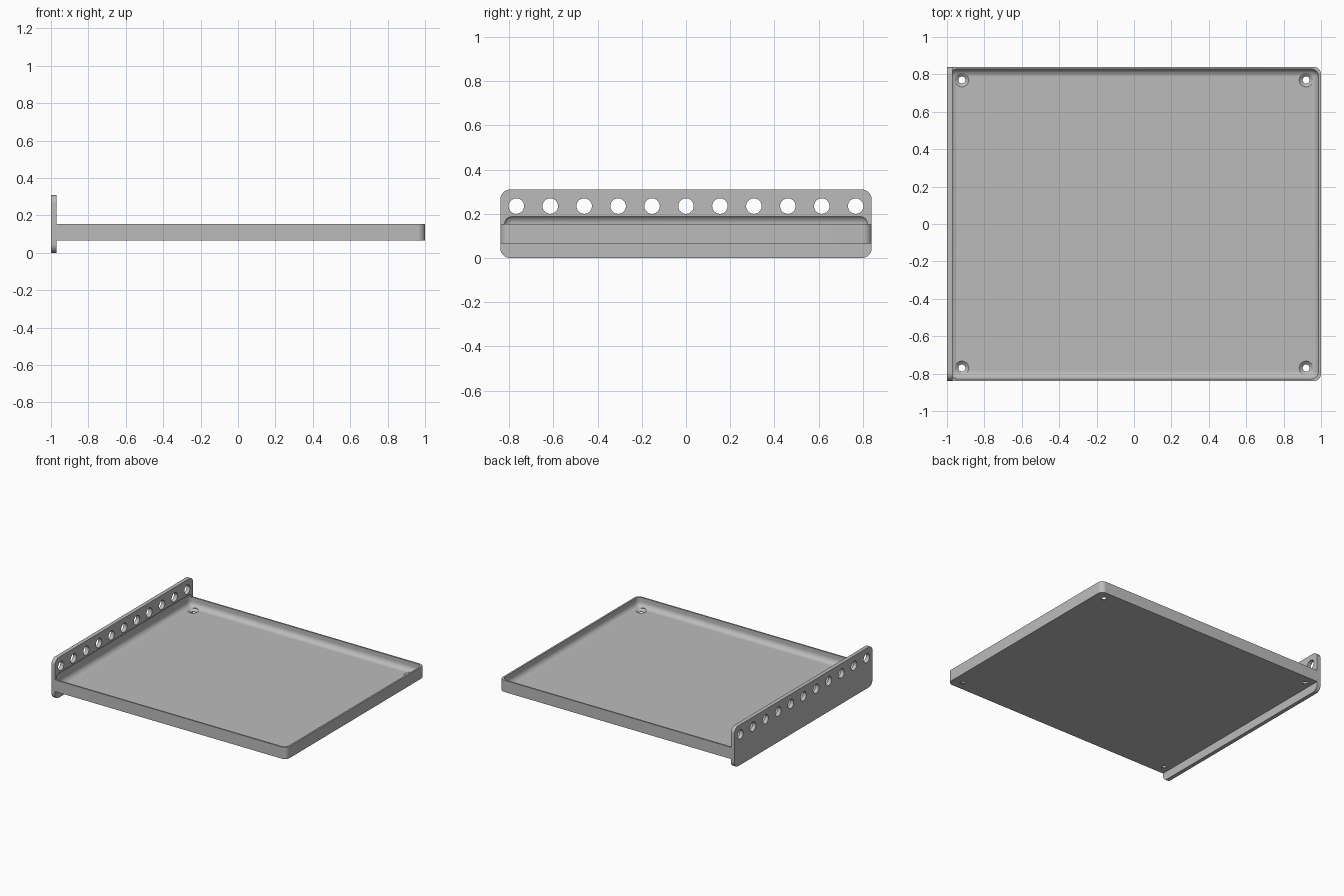
import bpy
import bmesh
from math import pi
from mathutils import Matrix, Vector

if "Cube" in bpy.data.objects:
    bpy.data.objects.remove(bpy.data.objects["Cube"])

GREY = (0.5, 0.5, 0.5, 1)
grey = bpy.data.materials.new("plain_grey")
grey.use_nodes = True
grey.diffuse_color = GREY
grey.node_tree.nodes["Principled BSDF"].inputs["Base Color"].default_value = GREY


def make_object(name, bm):
    bmesh.ops.recalc_face_normals(bm, faces=bm.faces)
    mesh = bpy.data.meshes.new(name)
    bm.to_mesh(mesh)
    bm.free()
    mesh.materials.append(grey)
    obj = bpy.data.objects.new(name, mesh)
    bpy.context.collection.objects.link(obj)
    return obj


def rounded_box(name, low, high, radius, rule):
    """Box from low to high, with the edges chosen by rule rounded."""
    low, high = Vector(low), Vector(high)
    bm = bmesh.new()
    bmesh.ops.create_cube(bm, size=1)
    for v in bm.verts:
        v.co = (low + high) / 2 + v.co * (high - low)
    edges = [e for e in bm.edges if rule(e)]
    bmesh.ops.bevel(bm, geom=edges, offset=radius, segments=8,
                    profile=0.5, affect='EDGES', clamp_overlap=True)
    return make_object(name, bm)


def along(edge, axis):
    return abs((edge.verts[0].co - edge.verts[1].co)[axis]) > 1e-4


def cut(obj, cutter):
    bpy.context.view_layer.objects.active = obj
    mod = obj.modifiers.new("cut", 'BOOLEAN')
    mod.operation = 'DIFFERENCE'
    mod.solver = 'EXACT'
    mod.object = cutter
    bpy.ops.object.modifier_apply(modifier=mod.name)


# Flat tray with two rounded free corners
tray = rounded_box("tray", (-0.97, -0.84, 0.065), (1, 0.84, 0.155), 0.04,
                   lambda e: along(e, 2) and e.verts[0].co.x > 0)

# Upright mounting plate along one side
plate = rounded_box("mounting_plate", (-1, -0.84, 0), (-0.97, 0.84, 0.31), 0.045,
                    lambda e: along(e, 0))

# Pillow-shaped hollow that also dips into the plate
hollow = rounded_box("hollow_cutter", (-0.987, -0.828, 0.085), (0.987, 0.828, 0.195),
                     0.04, lambda e: True)

# Row of round holes through the plate
bm = bmesh.new()
for i in range(11):
    place = Matrix.Translation((-0.985, (i - 5) * 0.1535, 0.235))
    bmesh.ops.create_cone(bm, cap_ends=True, segments=32, radius1=0.035, radius2=0.035,
                          depth=0.1, matrix=place @ Matrix.Rotation(pi / 2, 4, 'Y'))
plate_holes = make_object("plate_hole_cutter", bm)

# Countersunk screw holes in the tray corners
bm = bmesh.new()
profile = [(0, 0.04), (0.019, 0.04), (0.019, 0.07), (0.038, 0.086),
           (0.038, 0.12), (0, 0.12)]
for x in (-0.92, 0.92):
    for y in (-0.77, 0.77):
        verts = [bm.verts.new((x + r, y, z)) for r, z in profile]
        edges = [bm.edges.new(pair) for pair in zip(verts, verts[1:])]
        bmesh.ops.spin(bm, geom=verts + edges, cent=(x, y, 0), axis=(0, 0, 1),
                       angle=2 * pi, steps=32)
bmesh.ops.remove_doubles(bm, verts=bm.verts, dist=1e-5)
screw_holes = make_object("screw_hole_cutter", bm)

cut(tray, hollow)
cut(tray, screw_holes)
cut(plate, hollow)
cut(plate, plate_holes)

for cutter in (hollow, plate_holes, screw_holes):
    bpy.data.objects.remove(cutter)

# Smooth rounded faces, keep edges crisp
for obj in (tray, plate):
    bpy.ops.object.select_all(action='DESELECT')
    obj.select_set(True)
    bpy.context.view_layer.objects.active = obj
    bpy.ops.object.shade_smooth_by_angle(angle=pi / 6)
